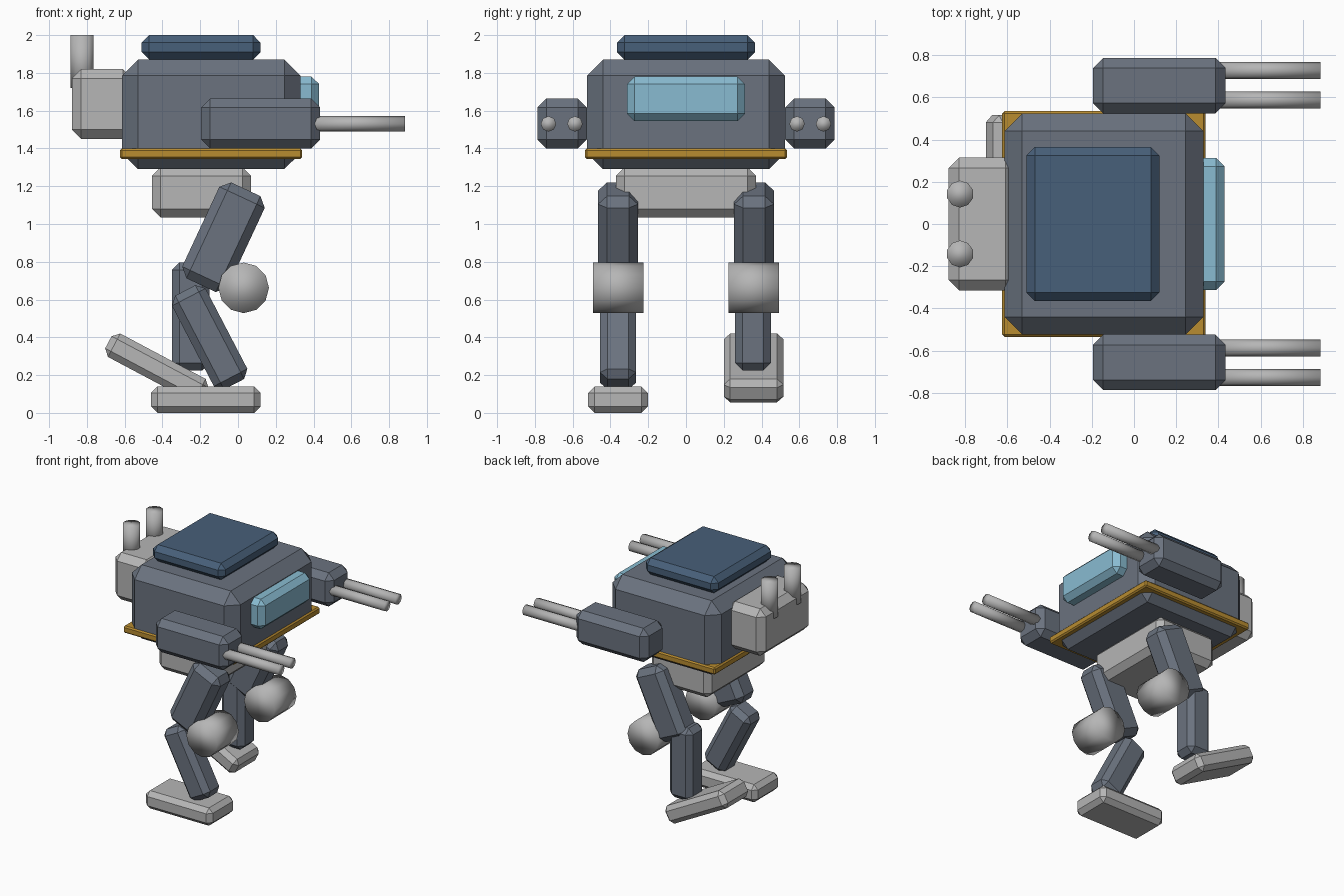
import bpy, bmesh, math
from mathutils import Matrix

if "Cube" in bpy.data.objects:
    bpy.data.objects.remove(bpy.data.objects["Cube"])


def colour(name, rgb):
    m = bpy.data.materials.new(name)
    m.diffuse_color = (*rgb, 1)
    m.use_nodes = True
    m.node_tree.nodes["Principled BSDF"].inputs["Base Color"].default_value = m.diffuse_color
    return m


ARMOUR = colour("slate armour", (0.145, 0.170, 0.212))
STEEL = colour("light steel", (0.465, 0.465, 0.465))
ROOF = colour("blue roof", (0.064, 0.116, 0.192))
GOLD = colour("gold trim", (0.479, 0.262, 0.030))
GLASS = colour("pale glass", (0.250, 0.500, 0.640))


def finish(name, bm, mat, centre, tilt=0.0, smooth=False):
    bmesh.ops.recalc_face_normals(bm, faces=bm.faces)
    for f in bm.faces:
        f.smooth = smooth
    me = bpy.data.meshes.new(name)
    bm.to_mesh(me)
    bm.free()
    me.materials.append(mat)
    ob = bpy.data.objects.new(name, me)
    bpy.context.collection.objects.link(ob)
    ob.location = centre
    ob.rotation_euler = (0, math.radians(tilt), 0)
    return ob


def box(name, mat, centre, size, bevel, tilt=0.0):
    """Chamfered block, tilted about the y axis."""
    bm = bmesh.new()
    bmesh.ops.create_cube(bm, size=1, matrix=Matrix.Diagonal((*size, 1)))
    bmesh.ops.bevel(bm, geom=bm.edges[:], offset=bevel, segments=1,
                    profile=0.5, affect='EDGES')
    return finish(name, bm, mat, centre, tilt)


def span(name, mat, x, y, z, bevel):
    """Chamfered block given by its limits on each axis."""
    lim = (x, y, z)
    return box(name, mat, [(a + b) / 2 for a, b in lim],
               [b - a for a, b in lim], bevel)


def rod(name, mat, centre, radius, length, sides, axis='Z'):
    """Soft-shaded cylinder along one axis."""
    rot = {'X': Matrix.Rotation(math.pi / 2, 4, 'Y'),
           'Y': Matrix.Rotation(math.pi / 2, 4, 'X'),
           'Z': Matrix.Identity(4)}[axis]
    bm = bmesh.new()
    bmesh.ops.create_cone(bm, cap_ends=True, segments=sides, radius1=radius,
                          radius2=radius, depth=length, matrix=rot)
    return finish(name, bm, mat, centre, smooth=True)


# Hull
span("hull", ARMOUR, (-0.615, 0.33), (-0.525, 0.525), (1.29, 1.87), 0.085)
span("trim_band", GOLD, (-0.625, 0.34), (-0.535, 0.535), (1.345, 1.40), 0.01)
span("roof_hatch", ROOF, (-0.51, 0.12), (-0.365, 0.365), (1.87, 2.0), 0.04)
span("windshield", GLASS, (0.25, 0.43), (-0.313, 0.313), (1.545, 1.78), 0.04)
span("pelvis", STEEL, (-0.455, 0.07), (-0.37, 0.37), (1.035, 1.30), 0.045)

# Rear pack with exhausts
span("rear_pack", STEEL, (-0.88, -0.56), (-0.315, 0.315), (1.45, 1.82), 0.05)

for s, side in ((-1, "right"), (1, "left")):
    rod(f"exhaust_{side}", STEEL, (-0.825, s * 0.142, 1.86), 0.064, 0.28, 10)

    # Gun arm with twin barrels
    box(f"gun_arm_{side}", ARMOUR, (0.12, s * 0.656, 1.532),
        (0.63, 0.262, 0.265), 0.048)
    for n, y in (("inner", 0.588), ("outer", 0.728)):
        rod(f"barrel_{n}_{side}", STEEL, (0.635, s * y, 1.53), 0.041, 0.50, 8, 'X')

    # Upper leg and knee
    box(f"thigh_{side}", ARMOUR, (-0.077, s * 0.36, 0.93),
        (0.265, 0.21, 0.56), 0.047, 25)
    rod(f"knee_{side}", STEEL, (0.03, s * 0.358, 0.662), 0.134, 0.268, 12, 'Y')

# Planted right leg
box("shin_right", ARMOUR, (-0.150, -0.36, 0.40), (0.20, 0.19, 0.56), 0.04, -27.5)
box("foot_right", STEEL, (-0.17, -0.36, 0.07), (0.58, 0.316, 0.14), 0.034)

# Lifted left leg
box("shin_left", ARMOUR, (-0.25, 0.355, 0.511), (0.20, 0.19, 0.572), 0.04)
box("foot_left", STEEL, (-0.43, 0.358, 0.238), (0.58, 0.316, 0.14), 0.034, 28)
